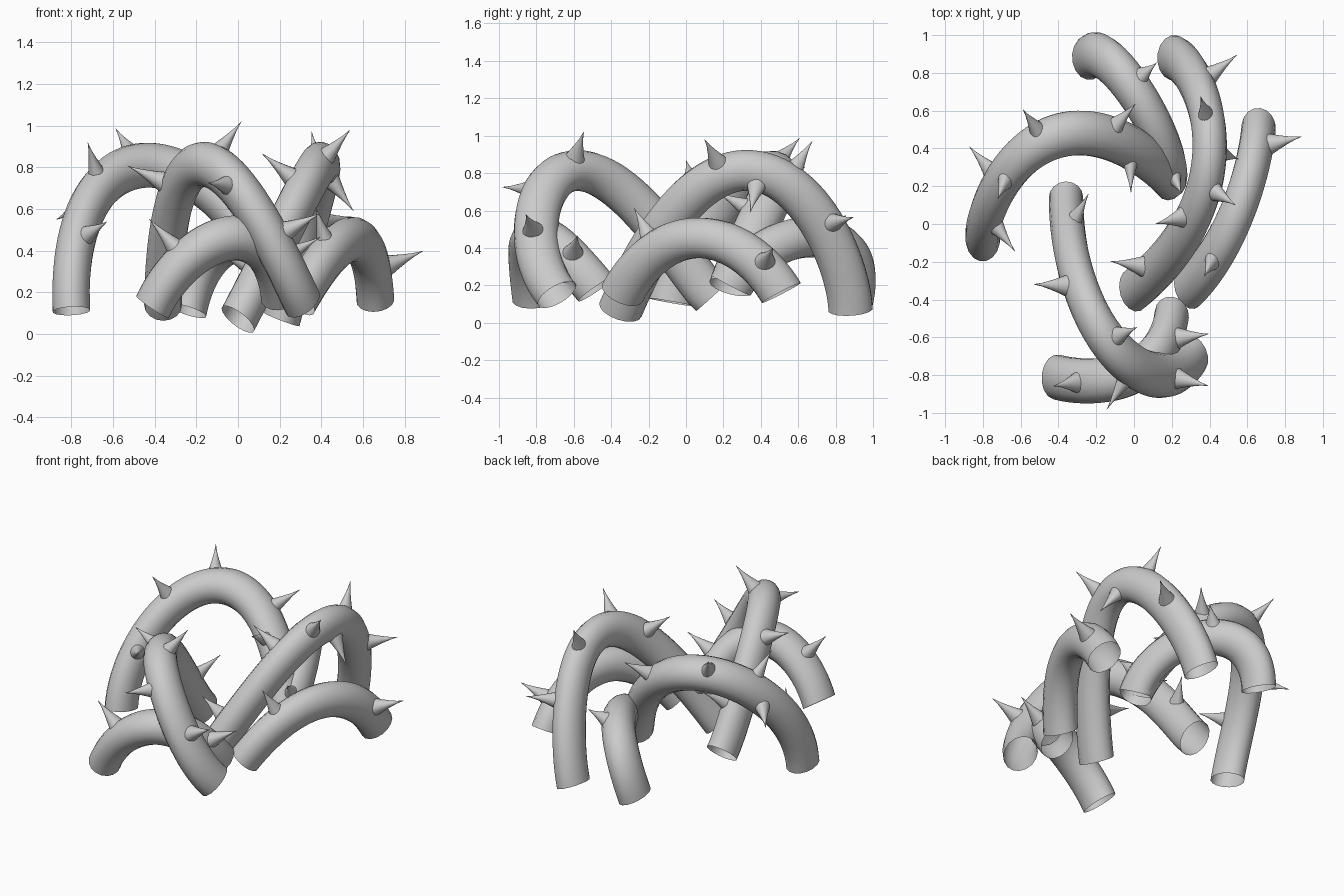
import bpy
from math import radians, sin, cos
from mathutils import Vector

if "Cube" in bpy.data.objects:
    bpy.data.objects.remove(bpy.data.objects["Cube"])

R = 0.12                           # vine radius before squashing
SQUASH = Vector((0.76, 1.0, 0.91))  # whole model is squashed along x and z
STEPS = 48


def arch(points, t):
    """Smooth polynomial arch through evenly timed points."""
    n = len(points) - 1
    total = Vector((0, 0, 0))
    for i, p in enumerate(points):
        w = 1.0
        for j in range(n + 1):
            if j != i:
                w *= (t * n - j) / (i - j)
        total += Vector(p) * w
    return total


def sweep(name, path, radius, radii=None):
    """Open round tube along a path, swept unsquashed and then squashed."""
    cu = bpy.data.curves.new(name, 'CURVE')
    cu.dimensions = '3D'
    cu.bevel_depth = radius
    cu.bevel_resolution = 6
    sp = cu.splines.new('POLY')
    sp.points.add(len(path) - 1)
    for i, q in enumerate(path):
        sp.points[i].co = (*(a / s for a, s in zip(q, SQUASH)), 1)
        sp.points[i].radius = radii[i] if radii else 1
    ob = bpy.data.objects.new(name, cu)
    bpy.context.collection.objects.link(ob)
    ob.scale = SQUASH
    bpy.ops.object.select_all(action='DESELECT')
    ob.select_set(True)
    bpy.context.view_layer.objects.active = ob
    bpy.ops.object.convert(target='MESH')
    bpy.ops.object.transform_apply(location=False, rotation=False, scale=True)
    bpy.ops.object.shade_smooth_by_angle(angle=0.8)


def thorn(name, points, t, angle, reach):
    """Flared thorn at fraction t, turned by angle from the vine's upper side."""
    root = arch(points, t)
    along = (arch(points, t + 0.01) - arch(points, t - 0.01)).normalized()
    side = along.cross(Vector((0, 0, 1))).normalized()
    up = side.cross(along)
    d = up * cos(radians(angle)) + side * sin(radians(angle))
    base, tip = root + d * 0.08, root + d * reach
    sweep(name, [base.lerp(tip, k / 4) for k in range(5)], 0.058,
          [max((1 - k / 4) ** 1.3, 0.02) for k in range(5)])


def vine(name, points, thorns, reach=0.27):
    sweep(name, [arch(points, k / STEPS) for k in range(STEPS + 1)], R)
    for i, (t, angle) in enumerate(thorns, 1):
        thorn(f"{name}_thorn_{i}", points, t, angle, reach)


# Tall arches: centre line, then (position, turn) of each thorn
vine("tall_vine_left",
     [(-.80, -.08, .11), (-.72, .19, .61), (-.45, .45, .81), (-.09, .44, .65), (.19, .24, .19)],
     [(.27, -116), (.48, -48), (.71, -52), (.32, 9), (.15, 49), (.80, 51)])
vine("tall_vine_front",
     [(-.36, .14, .14), (-.33, -.16, .52), (-.19, -.54, .81), (.06, -.785, .62), (.31, -.69, .15)],
     [(.36, 58), (.56, -38), (.69, 85), (.84, 17), (.17, -29)])
vine("tall_vine_right",
     [(.21, .88, .07), (.34, .72, .54), (.40, .38, .81), (.29, -.01, .64), (0, -.35, .07)],
     [(.24, -74), (.40, 4), (.61, -43), (.49, -145), (.71, 38), (.91, 50)])

# Low arches
vine("low_vine_right",
     [(.66, .51, .16), (.61, .25, .41), (.49, -.06, .43), (.29, -.34, .16)],
     [(.15, -58), (.77, -2)])
vine("low_vine_back",
     [(-.24, .88, .11), (-.08, .81, .42), (.11, .52, .43), (.19, .24, .20)],
     [(.44, -56), (.90, -10)], reach=0.22)
vine("low_vine_front",
     [(-.41, -.81, .13), (-.20, -.83, .39), (.05, -.75, .45), (.20, -.48, .18)],
     [(.27, 6), (.87, 47)])
